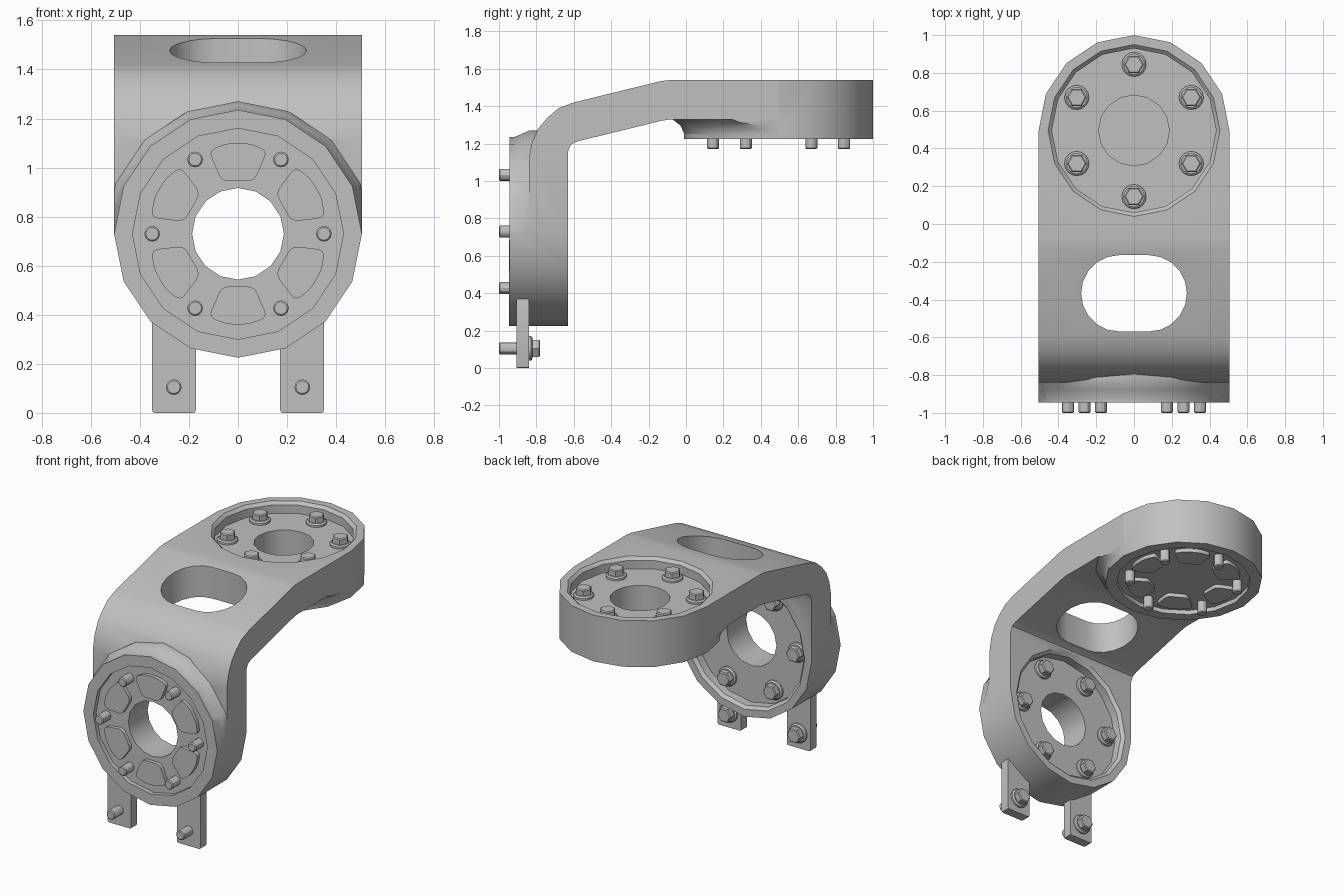
import bpy, bmesh
from math import radians, sin, cos, pi
from mathutils import Matrix, Vector

cube = bpy.data.objects.get("Cube")
if cube:
    bpy.data.objects.remove(cube)


def material(name, value):
    m = bpy.data.materials.new(name)
    m.use_nodes = True
    m.diffuse_color = (value, value, value, 1)
    m.node_tree.nodes["Principled BSDF"].inputs["Base Color"].default_value = (value, value, value, 1)
    return m


GREY = material("machined grey", 0.53)


def finish(name, bm, matrix=Matrix()):
    bmesh.ops.recalc_face_normals(bm, faces=bm.faces)
    me = bpy.data.meshes.new(name)
    bm.transform(matrix)
    bm.to_mesh(me)
    bm.free()
    me.materials.append(GREY)
    ob = bpy.data.objects.new(name, me)
    bpy.context.collection.objects.link(ob)
    return ob


def prism(name, points, low, high, matrix=Matrix()):
    """Extrude a flat outline along local z."""
    bm = bmesh.new()
    face = bm.faces.new([bm.verts.new((x, y, low)) for x, y in points])
    new = bmesh.ops.extrude_face_region(bm, geom=[face])["geom"]
    moved = [v for v in new if isinstance(v, bmesh.types.BMVert)]
    bmesh.ops.translate(bm, verts=moved, vec=(0, 0, high - low))
    return finish(name, bm, matrix)


def lathe(name, profile, sides, matrix=Matrix()):
    """Stack rings of (radius, z) and cap both ends."""
    bm = bmesh.new()
    rings = [[bm.verts.new((r * cos(2 * pi * i / sides), r * sin(2 * pi * i / sides), z))
              for i in range(sides)] for r, z in profile]
    for a, b in zip(rings, rings[1:]):
        for i in range(sides):
            j = (i + 1) % sides
            bm.faces.new((a[i], a[j], b[j], b[i]))
    bm.faces.new(rings[0])
    bm.faces.new(rings[-1])
    return finish(name, bm, matrix)


def rounded(points, radius, steps=4):
    """Round the corners of an outline with short curves."""
    out = []
    pts = [Vector(p) for p in points]
    for i, p in enumerate(pts):
        a, b = pts[i - 1] - p, pts[(i + 1) % len(pts)] - p
        a, b = (p + d.normalized() * min(radius, d.length * 0.49) for d in (a, b))
        for k in range(steps + 1):
            t = k / steps
            out.append(tuple(a * (1 - t) ** 2 + p * 2 * t * (1 - t) + b * t * t))
    return out


def combine(target, other, operation):
    mod = target.modifiers.new(operation, "BOOLEAN")
    mod.operation, mod.solver, mod.object = operation, "EXACT", other
    bpy.context.view_layer.objects.active = target
    bpy.ops.object.modifier_apply(modifier=mod.name)
    bpy.data.objects.remove(other)


def smooth(ob):
    bpy.ops.object.select_all(action="DESELECT")
    ob.select_set(True)
    bpy.context.view_layer.objects.active = ob
    bpy.ops.object.shade_smooth_by_angle(angle=radians(30))


def bolt(name, matrix, seat, tip):
    """Washer and hex head below the seat, shank up to the tip."""
    m = matrix @ Matrix.Translation((0, 0, seat))
    parts = [lathe(name, [(0.055, -0.02), (0.065, -0.012), (0.065, 0.005)], 16, m),
             lathe("head", [(0.045, -0.06), (0.052, -0.054), (0.052, -0.015)], 6, m),
             lathe("shank", [(0.032, 0), (0.032, tip - seat - 0.006),
                             (0.026, tip - seat)], 12, m)]
    bpy.ops.object.select_all(action="DESELECT")
    for p in parts:
        p.select_set(True)
    bpy.context.view_layer.objects.active = parts[0]
    bpy.ops.object.join()
    smooth(parts[0])


# Joint frames: local z runs from the cup face to the mating face
front = Matrix.Translation((0, -0.63, 0.73)) @ Matrix.Rotation(pi / 2, 4, "X")
top = Matrix.Translation((0, 0.495, 1.54)) @ Matrix.Rotation(pi, 4, "X")
R, DEPTH, CUP = 0.505, 0.315, 0.077

# Bent arm, drawn as a side profile and extruded across x
side = [(-0.84, 0.73), (-0.84, 1.12), (-0.825, 1.2), (-0.79, 1.28), (-0.74, 1.34),
        (-0.68, 1.39), (-0.6, 1.42), (-0.13, 1.535), (-0.08, 1.54), (0.495, 1.54),
        (0.495, 1.33), (-0.08, 1.33), (-0.13, 1.322), (-0.58, 1.212),
        (-0.615, 1.195), (-0.63, 1.16), (-0.63, 0.73)]
across = Matrix(((0, 0, 1, 0), (1, 0, 0, 0), (0, 1, 0, 0), (0, 0, 0, 1)))
arm = prism("bracket_arm", side, -R, R, across)

# Round joint housings, each with a fillet on its arm side trimmed to the arm width
for frame, reach in ((front, 0.54), (top, 0.57)):
    combine(arm, lathe("housing", [(R, 0), (R, DEPTH)], 16, frame), "UNION")
    fillet = lathe("fillet", [(reach, 0.15), (reach, 0.208), (R + 0.018, 0.245), (R - 0.003, 0.295)],
                   16, frame)
    trim = [(-R, 0), (R, 0), (R, 0.7), (-R, 0.7)]
    combine(fillet, prism("trim", trim, 0.1, 0.4, frame), "INTERSECT")
    combine(arm, fillet, "UNION")

# Hollow each joint with a bolt cup, mating recess and bore, then add six raised pads
for frame, turn in ((front, 0), (top, pi / 6)):
    for cutter in (lathe("cup", [(0.465, -0.01), (0.435, 0.02), (0.435, CUP)], 16, frame),
                   lathe("recess", [(0.43, DEPTH - 0.03), (0.43, DEPTH + 0.01)], 16, frame),
                   lathe("bore", [(0.187, -0.1), (0.187, 0.5)], 16, frame)):
        combine(arm, cutter, "DIFFERENCE")
    for k in range(6):
        a = turn + (k + 0.5) * pi / 3
        outline = [(r * cos(a + s), r * sin(a + s)) for r, s in
                   ((0.225, -0.3), (0.36, -0.34), (0.372, -0.12), (0.372, 0.12),
                    (0.36, 0.34), (0.225, 0.3))]
        pad = prism("pad", rounded(outline, 0.03), DEPTH - 0.06, DEPTH - 0.004, frame)
        combine(arm, pad, "UNION")

# Oval window through the sloping part
half = [-pi / 2 + k * pi / 10 for k in range(11)]
oval = [(s * (0.08 + 0.2 * cos(t)), s * 0.202 * sin(t) - 0.367) for s in (1, -1) for t in half]
combine(arm, prism("window", oval, 1, 2), "DIFFERENCE")
smooth(arm)

# Ring of six bolts in each joint
for label, frame, turn in (("front", front, 0), ("top", top, pi / 6)):
    for k in range(6):
        a = turn + k * pi / 3
        spot = frame @ Matrix.Translation((0.35 * cos(a), 0.35 * sin(a), 0))
        bolt(f"{label}_bolt_{k + 1}", spot, CUP - 0.001, 0.37)

# Two mounting legs with a bolt each
for label, s in (("left", 1), ("right", -1)):
    plate = rounded([(s * 0.172, 0), (s * 0.35, 0), (s * 0.35, 0.41), (s * 0.172, 0.41)], 0.012, 2)
    lift = Matrix.Translation((0, -0.84, 0)) @ Matrix.Rotation(pi / 2, 4, "X")
    smooth(prism(f"{label}_leg", plate, 0, 0.065, lift))
    bolt(f"{label}_leg_bolt", lift @ Matrix.Translation((s * 0.262, 0.105, 0)), 0, 0.16)
